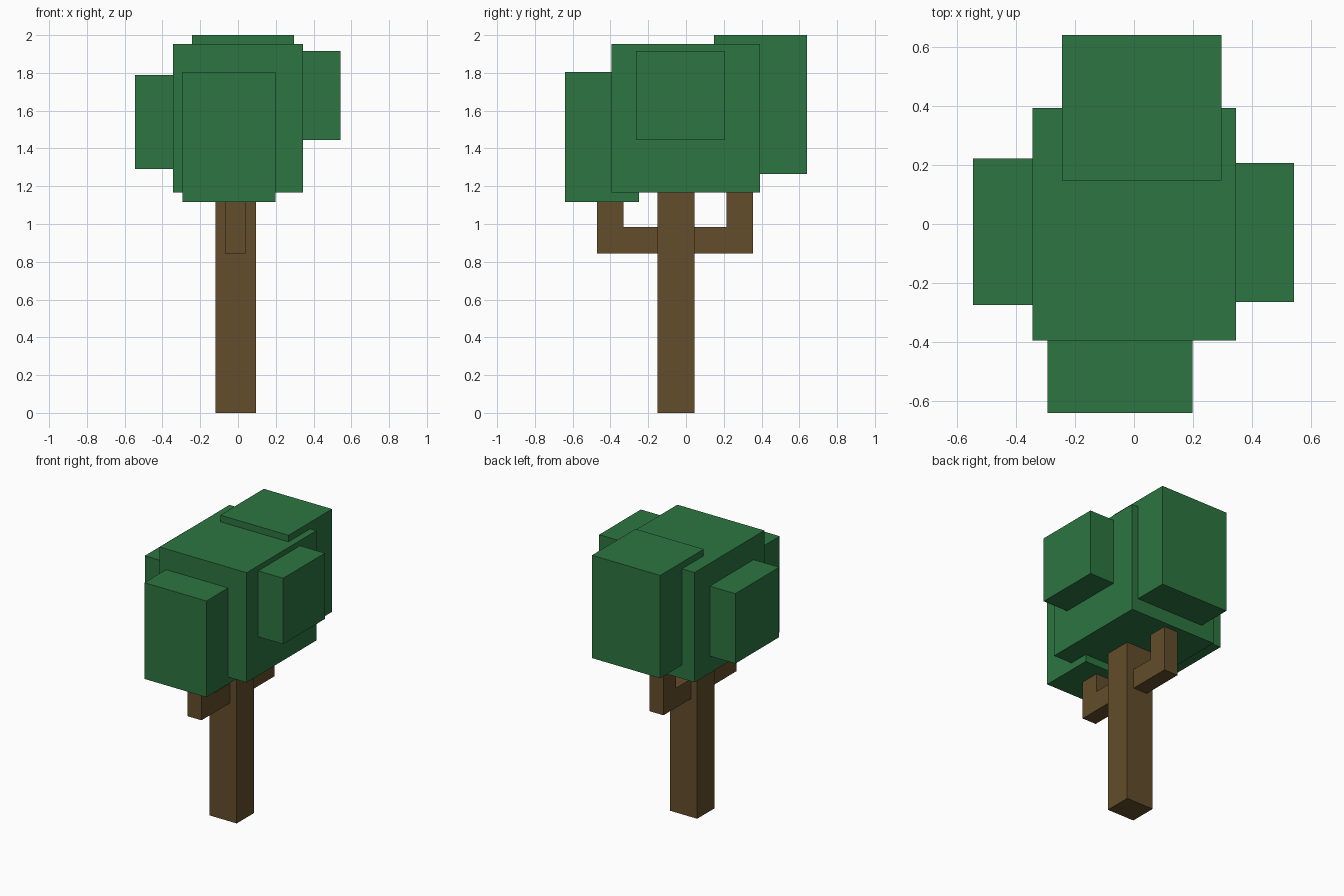
import bpy
import bmesh

cube = bpy.data.objects.get("Cube")
if cube:
    bpy.data.objects.remove(cube, do_unlink=True)


def material(name, rgb):
    mat = bpy.data.materials.new(name)
    mat.use_nodes = True
    mat.diffuse_color = (*rgb, 1)
    mat.node_tree.nodes["Principled BSDF"].inputs["Base Color"].default_value = (*rgb, 1)
    return mat


bark = material("bark brown", (0.125, 0.074, 0.025))
leaf = material("leaf green", (0.026, 0.178, 0.053))


def add_object(name, bm, mat):
    bmesh.ops.recalc_face_normals(bm, faces=bm.faces)
    mesh = bpy.data.meshes.new(name)
    bm.to_mesh(mesh)
    bm.free()
    mesh.materials.append(mat)
    obj = bpy.data.objects.new(name, mesh)
    bpy.context.collection.objects.link(obj)
    return obj


def box(name, mat, xs, ys, zs):
    """Box spanning a (low, high) range on each axis."""
    bm = bmesh.new()
    bmesh.ops.create_cube(bm, size=1)
    for v in bm.verts:
        v.co = [r[0] if c < 0 else r[1] for c, r in zip(v.co, (xs, ys, zs))]
    return add_object(name, bm, mat)


def branch(name, root, inner, outer, top):
    """L-shaped branch: a side profile in y and z, extruded across x."""
    low, high, left, right = 0.845, 0.985, -0.07, 0.04
    profile = [(root, low), (outer, low), (outer, top),
               (inner, top), (inner, high), (root, high)]
    bm = bmesh.new()
    face = bm.faces.new([bm.verts.new((left, y, z)) for y, z in profile])
    new = bmesh.ops.extrude_face_region(bm, geom=[face])["geom"]
    verts = [g for g in new if isinstance(g, bmesh.types.BMVert)]
    bmesh.ops.translate(bm, verts=verts, vec=(right - left, 0, 0))
    return add_object(name, bm, bark)


# Trunk and elbow branches, ending inside the foliage
box("trunk", bark, (-0.12, 0.095), (-0.15, 0.045), (0, 1.25))
branch("front_branch", -0.1, -0.33, -0.47, 1.25)
branch("back_branch", 0, 0.215, 0.355, 1.25)

# Foliage blocks
box("crown", leaf, (-0.343, 0.345), (-0.395, 0.393), (1.168, 1.953))
box("front_foliage", leaf, (-0.293, 0.198), (-0.64, -0.25), (1.117, 1.805))
box("back_foliage", leaf, (-0.244, 0.296), (0.148, 0.64), (1.265, 2.0))
box("left_foliage", leaf, (0.2, 0.542), (-0.264, 0.207), (1.445, 1.916))
box("right_foliage", leaf, (-0.545, -0.2), (-0.275, 0.221), (1.29, 1.79))
